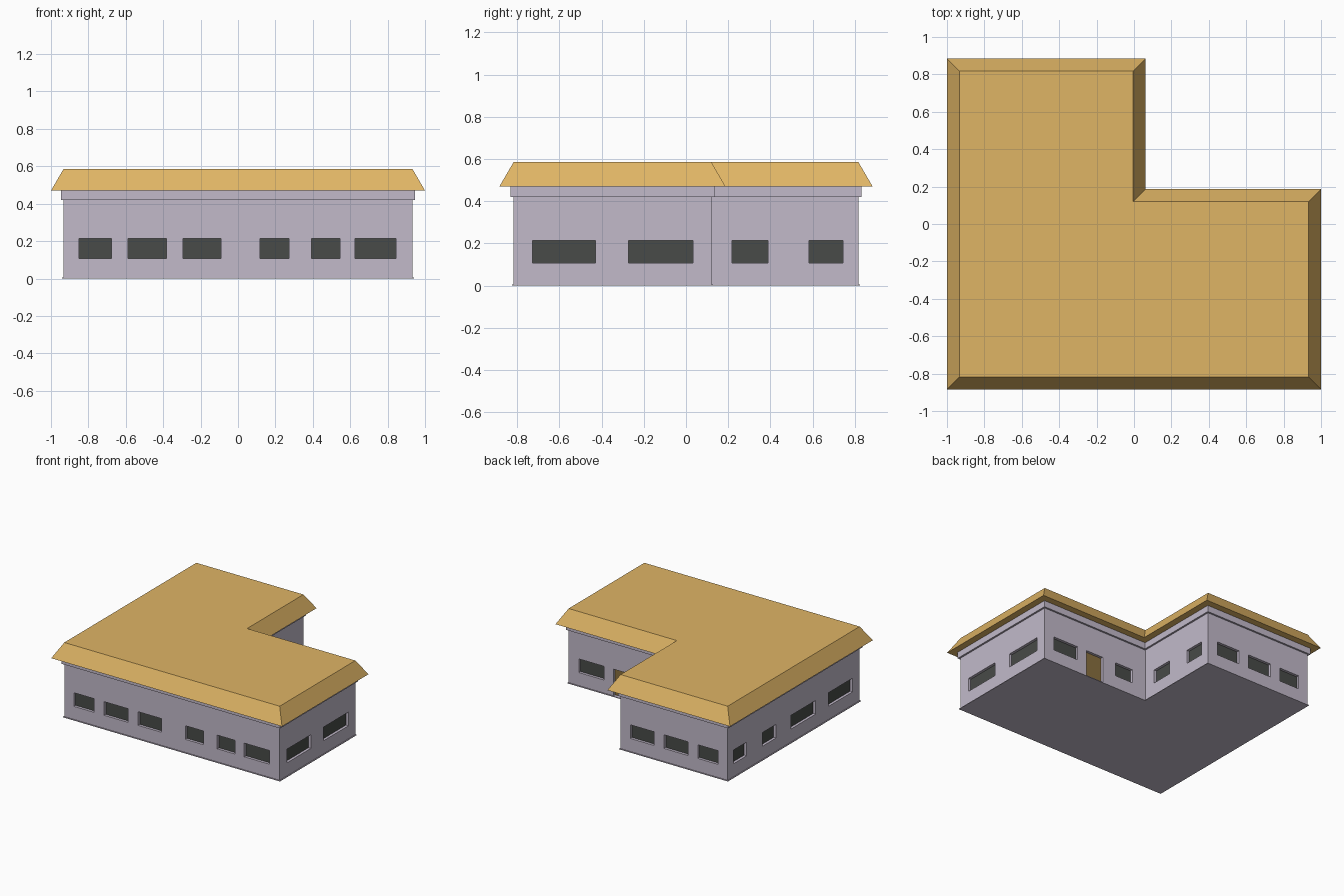
import bpy
import bmesh

if "Cube" in bpy.data.objects:
    bpy.data.objects.remove(bpy.data.objects["Cube"])

X0, X1, Y0, Y1 = -0.933, 0.933, -0.817, 0.817   # outer wall limits
XS, YS = -0.005, 0.12                            # inner corner of the L
DEPTH = 0.025                                    # recess of windows and door


def material(name, rgb):
    m = bpy.data.materials.new(name)
    m.diffuse_color = (*rgb, 1)
    m.use_nodes = True
    m.node_tree.nodes["Principled BSDF"].inputs["Base Color"].default_value = m.diffuse_color
    return m


WALL = material("lilac_plaster", (0.54, 0.49, 0.59))
ROOF = material("ochre_roof", (0.74, 0.46, 0.13))
GLASS = material("dark_glass", (0.065, 0.07, 0.065))
DOOR = material("brown_door", (0.25, 0.16, 0.05))


def finish(name, bm, mat):
    bmesh.ops.recalc_face_normals(bm, faces=bm.faces)
    me = bpy.data.meshes.new(name)
    bm.to_mesh(me)
    bm.free()
    ob = bpy.data.objects.new(name, me)
    bpy.context.collection.objects.link(ob)
    if mat:
        me.materials.append(mat)
    return ob


def l_outline(o):
    return [(X0 - o, Y0 - o), (X1 + o, Y0 - o), (X1 + o, YS + o),
            (XS + o, YS + o), (XS + o, Y1 + o), (X0 - o, Y1 + o)]


def l_solid(name, levels, mat):
    """Closed L-shaped solid through (offset, height) levels."""
    bm = bmesh.new()
    rings = [[bm.verts.new((x, y, z)) for x, y in l_outline(o)] for o, z in levels]
    for a, b in zip(rings, rings[1:]):
        for i in range(6):
            j = (i + 1) % 6
            bm.faces.new((a[i], a[j], b[j], b[i]))
    bm.faces.new(rings[0])
    bm.faces.new(rings[-1])
    return finish(name, bm, mat)


def add_box(bm, lo, hi):
    vs = bmesh.ops.create_cube(bm, size=1)["verts"]
    for v in vs:
        v.co = [(a + b) / 2 + c * (b - a) for a, b, c in zip(lo, hi, v.co)]


def wall_box(bm, axis, pos, out, span, heights, near, far):
    """Box set in a wall; near and far are depths behind the wall face."""
    d = sorted((pos - out * near, pos - out * far))
    if axis == "y":
        lo, hi = (span[0], d[0], heights[0]), (span[1], d[1], heights[1])
    else:
        lo, hi = (d[0], span[0], heights[0]), (d[1], span[1], heights[1])
    add_box(bm, lo, hi)


# Main masses
l_solid("floor_slab", [(0.007, 0), (0.007, 0.005)], WALL)
walls = l_solid("walls", [(0, 0.004), (0, 0.425)], WALL)
l_solid("fascia_band", [(0.014, 0.42), (0.014, 0.472)], WALL)
l_solid("hipped_roof", [(0.067, 0.47), (0, 0.585)], ROOF)

# Openings: opposite walls share the same spacing
west = [(-0.85, -0.675), (-0.588, -0.382), (-0.294, -0.091)]
east = [(0.117, 0.272), (0.392, 0.545), (0.626, 0.845)]
south = [(-0.728, -0.43), (-0.272, 0.034)]
north = [(0.217, 0.388), (0.582, 0.744)]
door_span, door_z, win_z = east[1], (0.005, 0.214), (0.107, 0.214)
sides = [
    ("front", "y", Y0, -1, west + east),
    ("rear_wing", "y", Y1, 1, west),
    ("rear_court", "y", YS, 1, [east[0], east[2]]),
    ("left", "x", X0, -1, south + north),
    ("right", "x", X1, 1, south),
    ("right_court", "x", XS, 1, north),
]

cut = bmesh.new()
for side, axis, pos, out, spans in sides:
    panes = bmesh.new()
    for s in spans:
        wall_box(cut, axis, pos, out, s, win_z, -0.05, DEPTH)
        wall_box(panes, axis, pos, out, s, win_z, DEPTH - 0.004, DEPTH + 0.004)
    finish(side + "_windows", panes, GLASS)

# Courtyard door
wall_box(cut, "y", YS, 1, door_span, (-0.02, door_z[1]), -0.05, DEPTH)
leaf = bmesh.new()
wall_box(leaf, "y", YS, 1, door_span, door_z, DEPTH - 0.004, DEPTH + 0.004)
finish("door", leaf, DOOR)

# Cut the recesses into the walls
cutter = finish("opening_cutter", cut, WALL)
cutter.hide_render = True
mod = walls.modifiers.new("openings", "BOOLEAN")
mod.operation = "DIFFERENCE"
mod.solver = "EXACT"
mod.object = cutter
bpy.context.view_layer.objects.active = walls
bpy.ops.object.modifier_apply(modifier=mod.name)
bpy.data.objects.remove(cutter)
